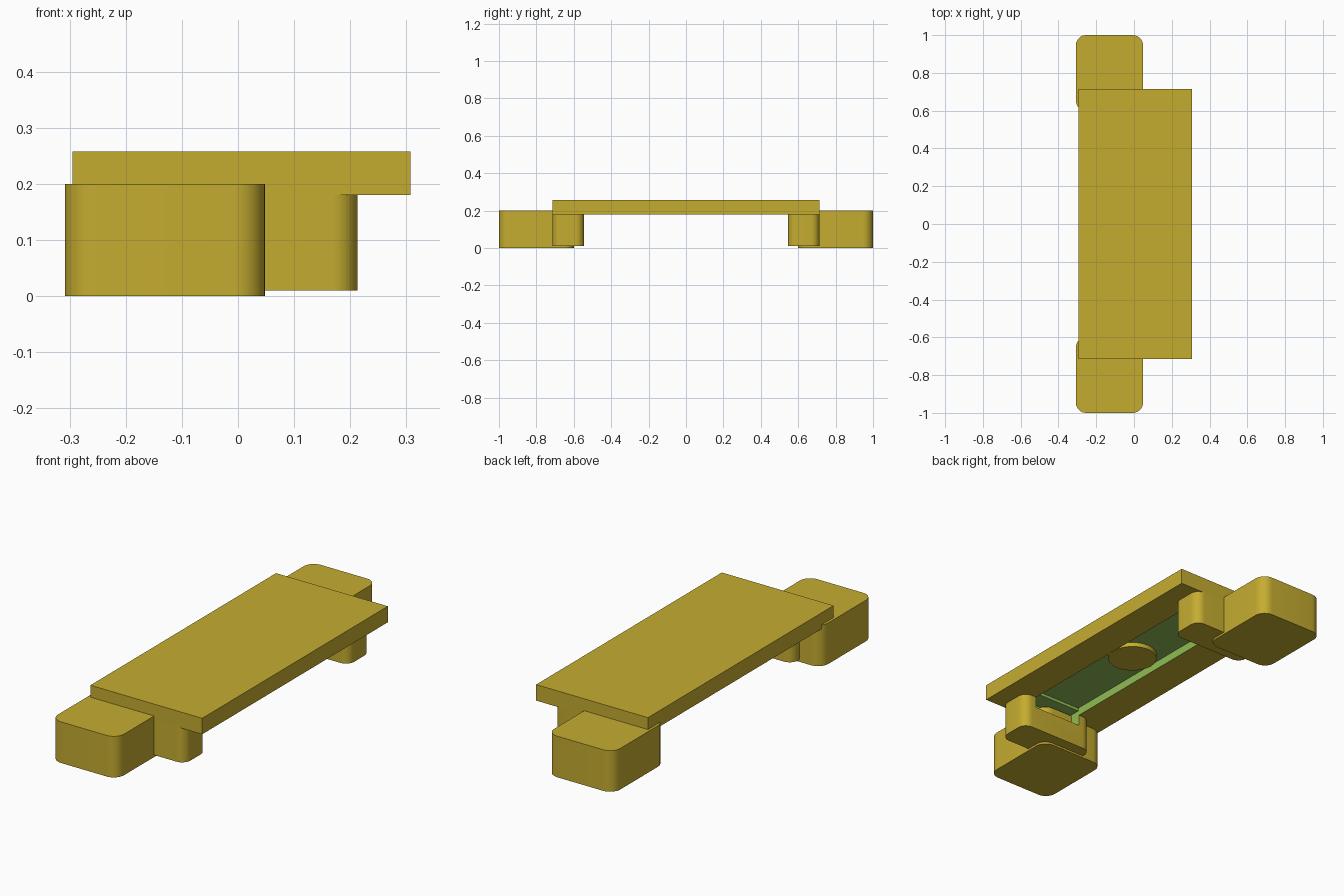
import bpy, bmesh, math

if "Cube" in bpy.data.objects:
    bpy.data.objects.remove(bpy.data.objects["Cube"])


def material(name, rgb):
    m = bpy.data.materials.new(name)
    m.diffuse_color = (*rgb, 1.0)
    m.use_nodes = True
    m.node_tree.nodes["Principled BSDF"].inputs["Base Color"].default_value = m.diffuse_color
    return m


YELLOW = material("mustard yellow", (0.56, 0.415, 0.03))
GREEN = material("leaf green", (0.28, 0.50, 0.09))


def prism(name, outline, z0, z1, mat, smooth=False):
    """Extrude a flat outline from z0 up to z1."""
    bm = bmesh.new()
    face = bm.faces.new([bm.verts.new((x, y, z0)) for x, y in outline])
    up = bmesh.ops.extrude_face_region(bm, geom=[face])["geom"]
    verts = [g for g in up if isinstance(g, bmesh.types.BMVert)]
    bmesh.ops.translate(bm, verts=verts, vec=(0, 0, z1 - z0))
    bmesh.ops.recalc_face_normals(bm, faces=bm.faces)
    mesh = bpy.data.meshes.new(name)
    bm.to_mesh(mesh)
    bm.free()
    mesh.materials.append(mat)
    ob = bpy.data.objects.new(name, mesh)
    bpy.context.collection.objects.link(ob)
    if smooth:
        bpy.ops.object.select_all(action="DESELECT")
        ob.select_set(True)
        bpy.context.view_layer.objects.active = ob
        bpy.ops.object.shade_smooth_by_angle(angle=math.radians(35))
    return ob


def rect(x0, x1, y0, y1, r=0.0, steps=8):
    """Rectangle outline, with rounded corners when r > 0."""
    y0, y1 = min(y0, y1), max(y0, y1)
    if r == 0:
        return [(x0, y0), (x1, y0), (x1, y1), (x0, y1)]
    corners = [(x1 - r, y1 - r), (x0 + r, y1 - r), (x0 + r, y0 + r), (x1 - r, y0 + r)]
    pts = []
    for k, (cx, cy) in enumerate(corners):
        for i in range(steps + 1):
            a = math.pi / 2 * (k + i / steps)
            pts.append((cx + r * math.cos(a), cy + r * math.sin(a)))
    return pts


def cut(ob, cutter):
    mod = ob.modifiers.new("cut", "BOOLEAN")
    mod.operation = "DIFFERENCE"
    mod.solver = "EXACT"
    mod.material_mode = "TRANSFER"
    mod.object = cutter
    cutter.hide_render = True
    cutter.display_type = "WIRE"


# Top plate with a shallow green pocket underneath
plate = prism("top_plate", rect(-0.295, 0.307, -0.714, 0.714), 0.18, 0.258, YELLOW)
pocket = prism("pocket_cutter", rect(-0.12, 0.142, -0.55, 0.55), 0.15, 0.22, GREEN)
cut(plate, pocket)

for side, label in ((-1, "front"), (1, "back")):
    # Rounded leg under the plate, with a slot on its inner face
    leg = prism(label + "_leg", rect(-0.19, 0.213, side * 0.545, side * 0.714, 0.045),
                0.01, 0.18, YELLOW, True)
    slot = prism(label + "_slot_cutter", rect(-0.12, 0.142, side * 0.5, side * 0.64),
                 0.125, 0.205, GREEN)
    cut(leg, slot)
    cut(plate, slot)
    # Rounded foot block at the end
    prism(label + "_foot", rect(-0.308, 0.048, side * 0.6, side * 1.0, 0.055),
          0.0, 0.2, YELLOW, True)

# Round button in the middle of the pocket
circle = [(0.01 + 0.113 * math.cos(math.tau * i / 40),
           0.113 * math.sin(math.tau * i / 40)) for i in range(40)]
prism("pocket_button", circle, 0.198, 0.225, YELLOW, True)
